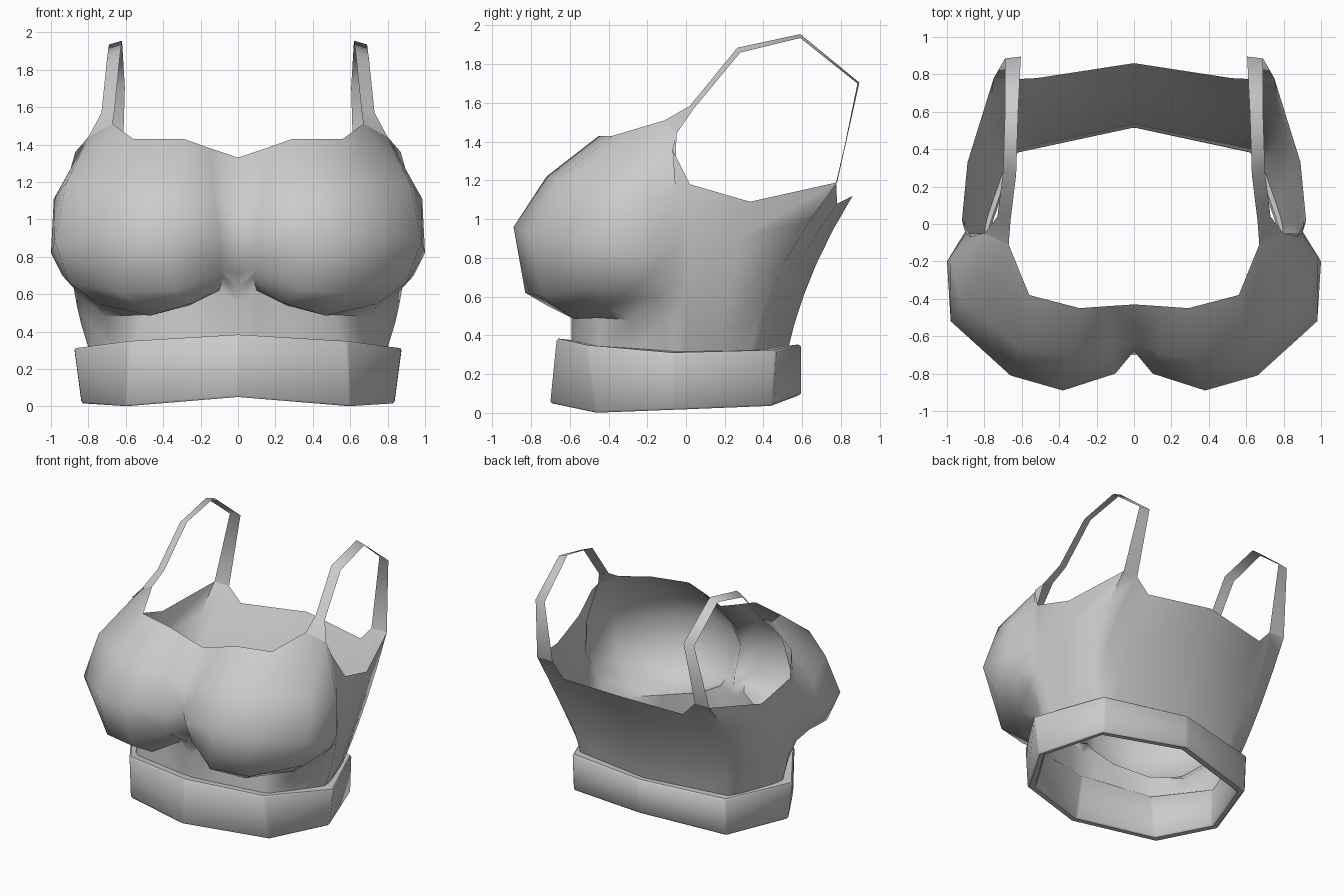
import bpy, bmesh, math
from mathutils import Vector

cube = bpy.data.objects.get("Cube")
if cube:
    bpy.data.objects.remove(cube, do_unlink=True)

grey = bpy.data.materials.new("light grey fabric")
grey.use_nodes = True
grey.diffuse_color = (0.6, 0.6, 0.6, 1)
grey.node_tree.nodes["Principled BSDF"].inputs["Base Color"].default_value = (0.6, 0.6, 0.6, 1)


def mirrored_sheet(name, columns, angle, bevel=0.0):
    """Skin neighbouring columns of points with quads, then mirror across x."""
    bm = bmesh.new()
    grid = [[bm.verts.new(p) for p in column] for column in columns]
    for a, b in zip(grid, grid[1:]):
        for r in range(len(a) - 1):
            bm.faces.new((a[r], b[r], b[r + 1], a[r + 1]))
    bmesh.ops.remove_doubles(bm, verts=bm.verts, dist=0.0005)
    mesh = bpy.data.meshes.new(name)
    bm.to_mesh(mesh)
    bm.free()
    mesh.materials.append(grey)
    obj = bpy.data.objects.new(name, mesh)
    bpy.context.collection.objects.link(obj)
    mirror = obj.modifiers.new("Mirror", 'MIRROR')
    mirror.merge_threshold = 0.002
    if bevel:
        mod = obj.modifiers.new("Soft edges", 'BEVEL')
        mod.width = bevel
        mod.segments = 1
        mod.limit_method = 'ANGLE'
        mod.angle_limit = math.radians(20)
    bpy.ops.object.select_all(action='DESELECT')
    obj.select_set(True)
    bpy.context.view_layer.objects.active = obj
    bpy.ops.object.shade_smooth_by_angle(angle=math.radians(angle))
    return obj


def curved_column(bottom, control, top):
    """Quadratic sweep from the waist to the upper edge."""
    b, c, t = Vector(bottom), Vector(control), Vector(top)
    return [b * (1 - s) ** 2 + c * 2 * s * (1 - s) + t * s * s
            for s in (0, .16, .25, .37, .56, .78, 1)]


# Cup profiles, waist to neckline, from the centre outwards
centre = [(0, -.59, .33), (0, -.59, .56), (0, -.59, .64), (0, -.6, .71),
          (0, -.68, .92), (0, -.63, 1.08), (0, -.43, 1.33)]
inner_cup = [(.1, -.57, .33), (.1, -.575, .62), (.08, -.62, .69), (.1, -.72, .74),
             (.1, -.8, .91), (.13, -.69, 1.16), (.15, -.44, 1.38)]
apex = [(.3, -.52, .32), (.26, -.53, .54), (.25, -.71, .55), (.34, -.83, .62),
        (.38, -.89, .96), (.32, -.72, 1.22), (.29, -.45, 1.43)]
outer_cup = [(.56, -.46, .31), (.51, -.44, .49), (.47, -.58, .485), (.62, -.74, .6),
             (.66, -.81, .92), (.61, -.66, 1.21), (.56, -.38, 1.43)]
cup_side = [(.67, -.28, .29), (.71, -.28, .48), (.75, -.41, .55), (.9, -.47, .66),
            (.98, -.52, .88), (.92, -.42, 1.19), (.67, -.11, 1.51)]
underarm_front = [(.765, -.11, .28), (.81, -.12, .47), (.85, -.16, .6), (.94, -.19, .7),
                  (1, -.2, .82), (.985, -.18, 1.11), (.8, -.05, 1.44)]

# Armhole and back panels
sides = [curved_column(*p) for p in (
    ((.79, -.06, .28), (.97, -.02, .8), (.87, -.07, 1.36)),
    ((.785, -.01, .28), (.9, .02, .75), (.92, .02, 1.18)),
    ((.73, .15, .28), (.88, .24, .7), (.89, .33, 1.09)),
    ((.67, .32, .28), (.82, .42, .72), (.75, .78, 1.19)),
    ((.64, .385, .28), (.72, .45, .72), (.62, .775, 1.19)),
    ((.52, .41, .28), (.54, .5, .7), (.52, .78, 1.08)),
    ((0, .52, .3), (0, .61, .72), (0, .86, 1.12)))]

mirrored_sheet("bodice", [centre, inner_cup, apex, outer_cup, cup_side,
                          underarm_front] + sides, 65)

# Shoulder straps, flat ribbons given as inner and outer edges
inner_edge = [(.67, -.11, 1.51), (.66, .02, 1.585), (.63, .265, 1.885),
              (.62, .59, 1.955), (.605, .895, 1.705), (.62, .775, 1.19)]
outer_edge = [(.8, -.05, 1.44), (.73, .04, 1.57), (.7, .28, 1.86),
              (.69, .59, 1.935), (.69, .885, 1.7), (.75, .78, 1.19)]
mirrored_sheet("shoulder_straps", [inner_edge, outer_edge], 65)

# Waistband, an eight-sided hollow hoop
rim_in = [(0, -.645, .05), (.555, -.43, .005), (.78, -.06, .02), (.63, .39, .04), (0, .53, .09)]
rim_out = [(0, -.705, .05), (.605, -.47, 0), (.84, -.07, .015), (.665, .45, .035), (0, .595, .09)]
top_out = [(0, -.67, .385), (.585, -.515, .35), (.88, -.07, .31), (.665, .465, .325), (0, .595, .355)]
top_in = [(0, -.58, .375), (.54, -.45, .345), (.78, -.06, .32), (.63, .38, .325), (0, .515, .345)]
hoop = [list(section) for section in zip(rim_in, rim_out, top_out, top_in, rim_in)]
mirrored_sheet("waistband", hoop, 65, bevel=.012)
